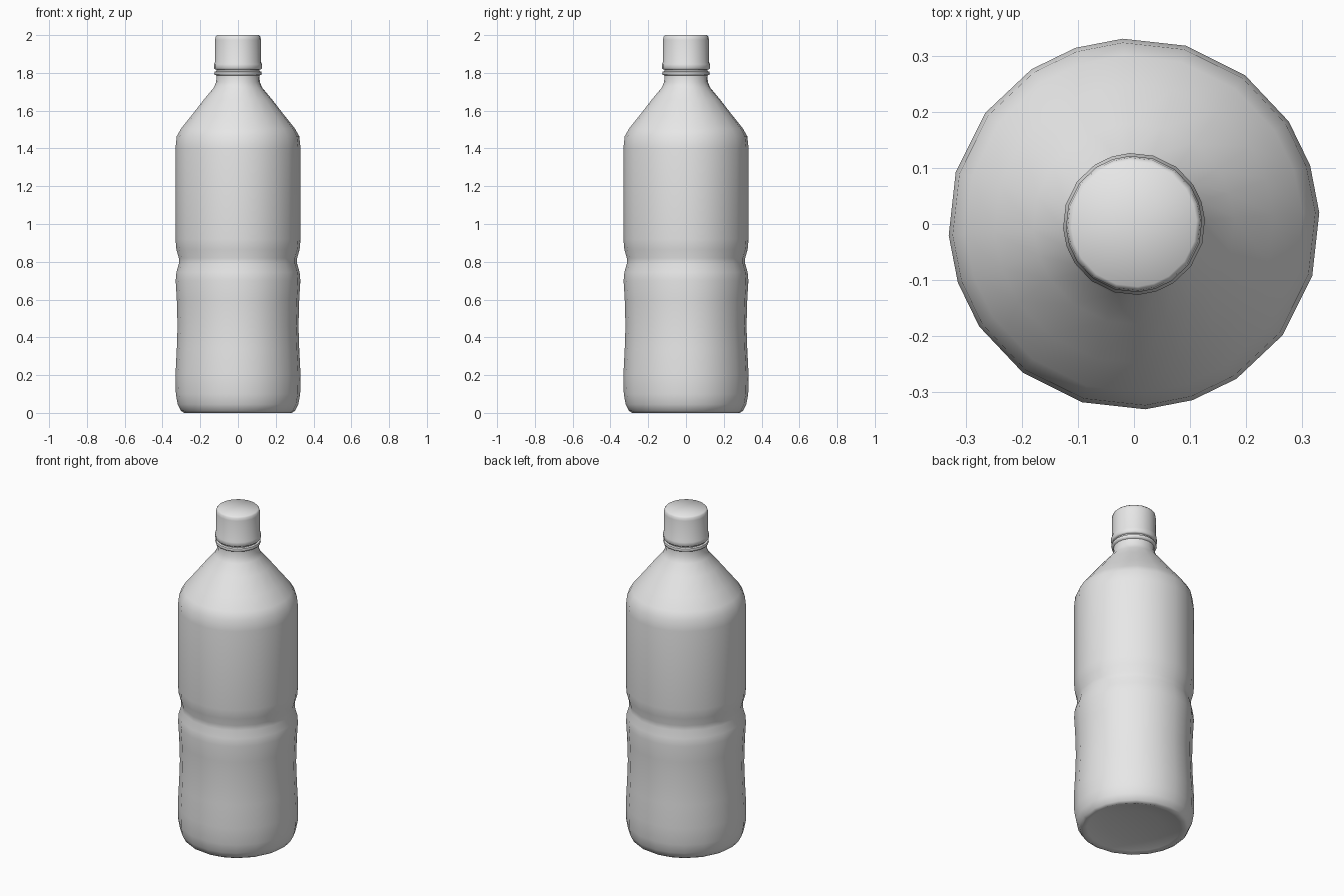
import bpy
import bmesh
import math

cube = bpy.data.objects.get("Cube")
if cube:
    bpy.data.objects.remove(cube, do_unlink=True)

grey = bpy.data.materials.new("plain grey")
grey.use_nodes = True
grey.diffuse_color = (0.8, 0.8, 0.8, 1)
grey.node_tree.nodes["Principled BSDF"].inputs["Base Color"].default_value = (0.8, 0.8, 0.8, 1)

# Slightly uneven twenty-sided ring: five corners repeated per quarter turn
CORNERS = (3.5, 18.4, 33.5, 53.2, 73.8)
ANGLES = [math.radians(a + 90 * q) for q in range(4) for a in CORNERS]


def lathe(name, profile, sharp=55):
    """Spin (radius, height) points round z; zero radius closes an end."""
    bm = bmesh.new()
    rings = []
    for r, z in profile:
        if r == 0:
            rings.append([bm.verts.new((0, 0, z))] * len(ANGLES))
        else:
            rings.append([bm.verts.new((r * math.cos(a), r * math.sin(a), z)) for a in ANGLES])
    for low, high in zip(rings, rings[1:]):
        for i in range(len(ANGLES)):
            j = (i + 1) % len(ANGLES)
            corners = dict.fromkeys((low[i], low[j], high[j], high[i]))
            bm.faces.new(list(corners)).smooth = True
    bmesh.ops.recalc_face_normals(bm, faces=bm.faces)
    mesh = bpy.data.meshes.new(name)
    bm.to_mesh(mesh)
    bm.free()
    mesh.set_sharp_from_angle(angle=math.radians(sharp))
    mesh.materials.append(grey)
    obj = bpy.data.objects.new(name, mesh)
    bpy.context.collection.objects.link(obj)
    return obj


# Body: dished base, gently pinched lower half, waist groove, sloping shoulder
lathe("bottle_body", [
    (0, 0.03), (0.16, 0.025), (0.26, 0.008), (0.285, 0),
    (0.302, 0.01), (0.32, 0.045), (0.33, 0.1), (0.332, 0.2),
    (0.325, 0.34), (0.321, 0.46), (0.325, 0.6), (0.331, 0.7),
    (0.327, 0.745), (0.314, 0.79), (0.314, 0.82), (0.327, 0.865),
    (0.332, 0.92), (0.332, 1.4), (0.325, 1.465), (0.302, 1.505),
    (0.25, 1.57), (0.18, 1.66), (0.13, 1.72), (0.116, 1.75),
    (0.114, 1.785), (0.114, 1.83), (0, 1.83),
])

# Thin support collar under the cap
lathe("neck_collar", [
    (0.112, 1.785), (0.124, 1.79), (0.126, 1.798), (0.124, 1.806), (0.112, 1.81),
])

# Cap with a tamper band and softened top rim
lathe("bottle_cap", [
    (0, 1.818), (0.122, 1.818), (0.127, 1.824), (0.127, 1.846),
    (0.122, 1.858), (0.122, 1.975), (0.119, 1.992), (0.112, 2.0), (0, 2.0),
])
